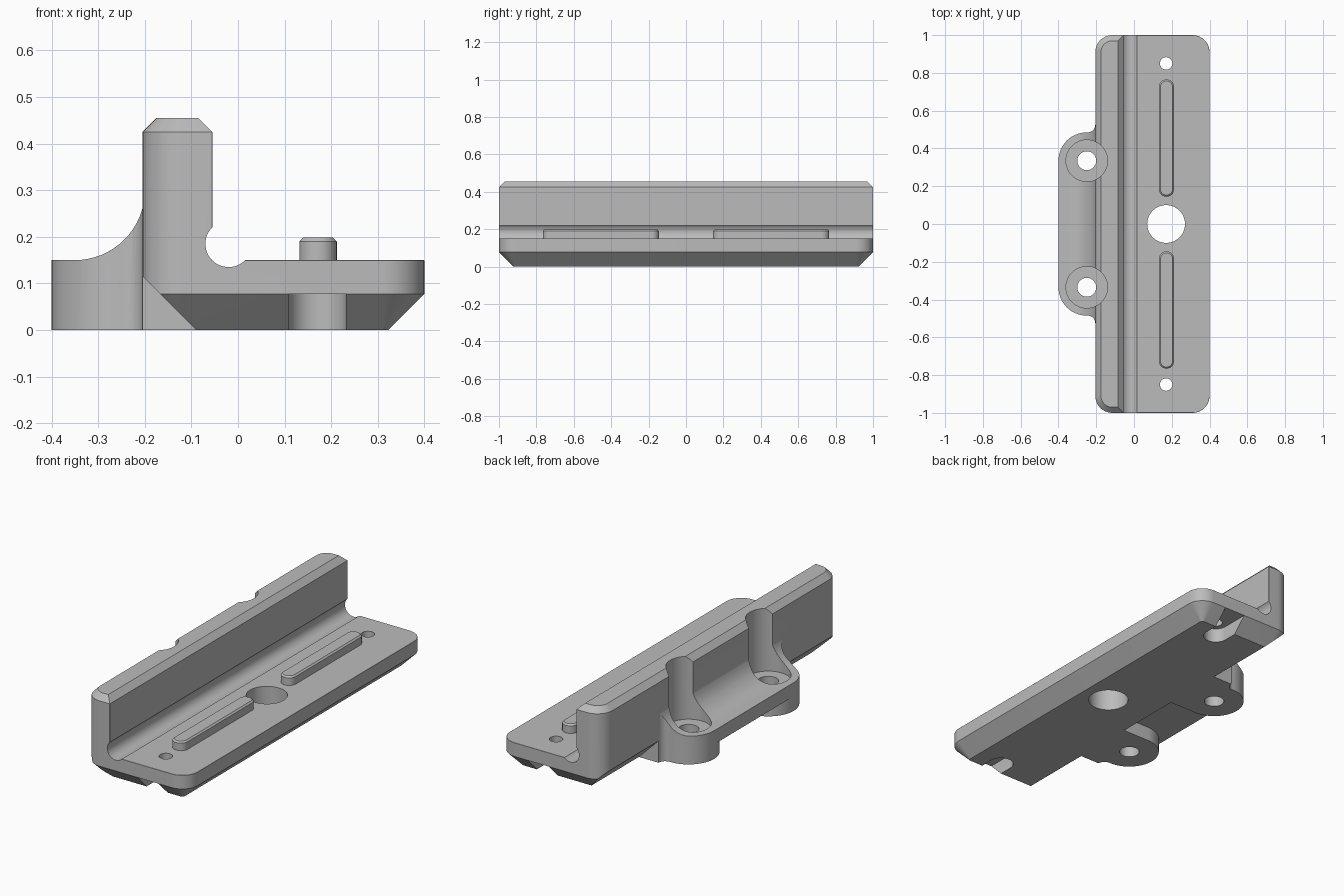
import bpy, bmesh
from math import sin, cos, radians

cube = bpy.data.objects.get("Cube")
if cube:
    bpy.data.objects.remove(cube, do_unlink=True)

grey = bpy.data.materials.new("plain grey")
grey.use_nodes = True
grey.diffuse_color = (0.5, 0.5, 0.5, 1)
grey.node_tree.nodes["Principled BSDF"].inputs["Base Color"].default_value = (0.5, 0.5, 0.5, 1)


def loft(name, rings):
    """Closed solid through rings with equal point counts."""
    bm = bmesh.new()
    loops = [[bm.verts.new(p) for p in ring] for ring in rings]
    n = len(loops[0])
    bm.faces.new(loops[0])
    bm.faces.new(loops[-1])
    for a, b in zip(loops, loops[1:]):
        for i in range(n):
            j = (i + 1) % n
            bm.faces.new((a[i], a[j], b[j], b[i]))
    bmesh.ops.recalc_face_normals(bm, faces=bm.faces)
    mesh = bpy.data.meshes.new(name)
    bm.to_mesh(mesh)
    bm.free()
    mesh.materials.append(grey)
    obj = bpy.data.objects.new(name, mesh)
    bpy.context.collection.objects.link(obj)
    return obj


def upright(name, plan, z0, z1):
    return loft(name, [[(x, y, z) for x, y in plan] for z in (z0, z1)])


def along_y(name, profile, half):
    return loft(name, [[(x, y, z) for x, z in profile] for y in (-half, half)])


def arc(cx, cy, r, start, end, n=10):
    angles = [radians(start + (end - start) * i / n) for i in range(n + 1)]
    return [(cx + r * cos(a), cy + r * sin(a)) for a in angles]


def circle(cx, cy, r, n=48):
    return arc(cx, cy, r, 0, 360, n)[:-1]


def rounded(x0, x1, y0, y1, r, inset=0):
    cx0, cx1, cy0, cy1 = x0 + r, x1 - r, y0 + r, y1 - r
    q = r - inset
    return (arc(cx1, cy1, q, 0, 90) + arc(cx0, cy1, q, 90, 180)
            + arc(cx0, cy0, q, 180, 270) + arc(cx1, cy0, q, 270, 360))


def boolean(obj, tool, operation="DIFFERENCE"):
    mod = obj.modifiers.new("boolean", "BOOLEAN")
    mod.operation, mod.object, mod.solver = operation, tool, "EXACT"
    graph = bpy.context.evaluated_depsgraph_get()
    mesh = bpy.data.meshes.new_from_object(obj.evaluated_get(graph))
    obj.modifiers.clear()
    obj.data = mesh
    bpy.data.objects.remove(tool, do_unlink=True)


def chamfer(obj, size, test):
    bm = bmesh.new()
    bm.from_mesh(obj.data)
    bm.normal_update()
    edges = [e for e in bm.edges if len(e.link_faces) == 2 and test(e)]
    bmesh.ops.bevel(bm, geom=edges, offset=size, segments=1,
                    affect="EDGES", clamp_overlap=True)
    bm.to_mesh(obj.data)
    bm.free()


def near(edge, axis, value):
    return all(abs(abs(v.co[axis]) - abs(value)) < 0.001
               and v.co[axis] * value > 0 for v in edge.verts)


def beside_wall(edge):
    return any(abs(f.normal.z) < 0.01 for f in edge.link_faces)


# Angled body: rounded block with sloped lower ends and chamfered top
body = loft("angle_body", [
    [(x, y, z) for x, y in rounded(-0.205, 0.4, -1, 1, 0.09, inset)]
    for z, inset in ((0, 0.077), (0.077, 0), (0.425, 0), (0.455, 0.03))])
boolean(body, along_y("step_cutter", [
    (-0.055, 0.15), (0.5, 0.15), (0.5, 0.6), (-0.23, 0.6), (-0.055, 0.425)], 1.2))
boolean(body, along_y("slope_cutter", [(-0.05, -0.04), (-0.31, 0.22), (-0.31, -0.04)], 1.2))
boolean(body, along_y("groove_cutter", circle(-0.02, 0.185, 0.05), 1.2))


def body_edge(e):
    plate_rim = near(e, 2, 0.15) and beside_wall(e)
    wall_end = near(e, 0, -0.055) and (near(e, 1, 1) or near(e, 1, -1))
    return plate_rim or wall_end


chamfer(body, 0.013, body_edge)

# Side bracket: two round lobes joined by a web, blended up into the wall
half_plan = ([(-0.05, -0.525)] + arc(-0.245, -0.525, 0.04, 0, 90, 6)
             + arc(-0.25, -0.335, 0.15, 270, 180, 16))
plan = half_plan + [(x, -y) for x, y in reversed(half_plan)]
bracket = upright("side_bracket", plan, 0, 0.4)
blend = ([(-0.45, -0.1), (-0.45, 0.15)] + arc(-0.35, 0.3, 0.15, -90, 0, 16)
         + [(-0.15, 0.3), (-0.15, 0.1), (0, 0.1), (0, -0.1)])
boolean(bracket, along_y("blend_tool", blend, 0.7), "INTERSECT")
chamfer(bracket, 0.013, lambda e: beside_wall(e)
        and any(f.normal.z > 0.03 for f in e.link_faces)
        and all(v.co.x < -0.24 and v.co.z > 0.12 for v in e.verts))
half_gap = [(0.05, -0.185)] + arc(-0.25, -0.335, 0.15, 90, 180, 16) + [(-0.45, -0.335)]
gap = half_gap + [(x, -y) for x, y in reversed(half_gap)]
boolean(bracket, upright("web_gap_cutter", gap, -0.1, 0.077))
boolean(body, bracket, "UNION")

# Holes, screw seats and open-ended recesses under the plate
boolean(body, upright("centre_hole_cutter", circle(0.17, 0, 0.1, 64), -0.1, 0.3))
for s in (-1, 1):
    boolean(body, upright("screw_seat_cutter", circle(-0.25, s * 0.335, 0.11), 0.12, 0.6))
    boolean(body, upright("screw_hole_cutter", circle(-0.25, s * 0.335, 0.05, 32), -0.1, 0.3))
    boolean(body, upright("pin_hole_cutter", circle(0.17, s * 0.85, 0.033, 32), -0.1, 0.3))
    y0, y1 = sorted((s * 0.788, s * 1.3))
    boolean(body, upright("end_recess_cutter",
                          rounded(0.108, 0.232, y0, y1, 0.0615), -0.1, 0.077))

# Raised locating ribs on the plate
ribs = []
for s, side in ((-1, "front"), (1, "back")):
    y0, y1 = sorted((s * 0.145, s * 0.765))
    ribs.append(loft(side + "_rib", [
        [(x, y, z) for x, y in rounded(0.132, 0.212, y0, y1, 0.039, inset)]
        for z, inset in ((0.14, 0), (0.19, 0), (0.198, 0.008))]))

# Smooth the curved faces, keep hard edges
bpy.ops.object.select_all(action="DESELECT")
for obj in [body] + ribs:
    obj.select_set(True)
bpy.context.view_layer.objects.active = body
bpy.ops.object.shade_smooth_by_angle(angle=radians(25))
